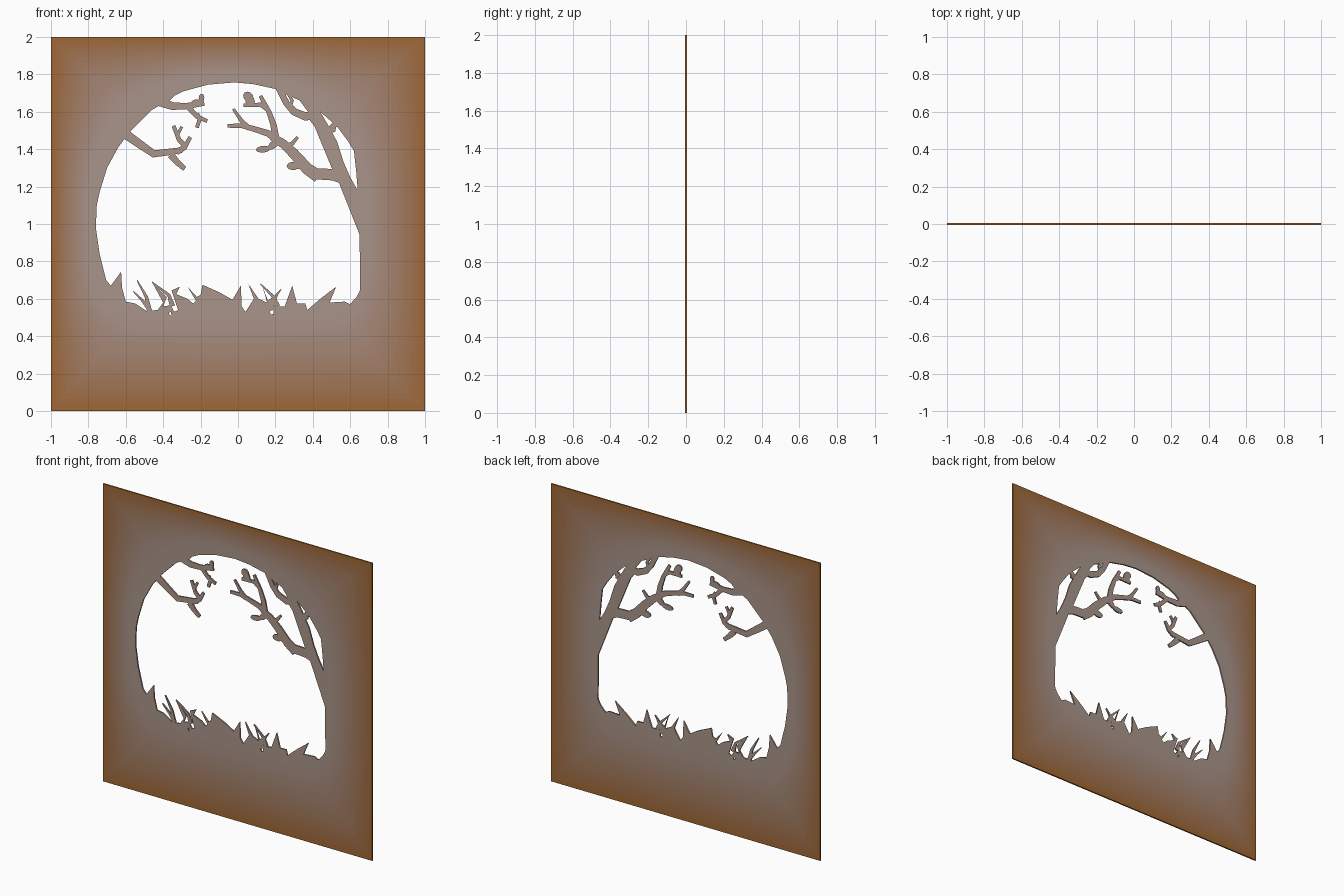
import bpy, bmesh, math
from mathutils import Vector

T = 0.01            # panel thickness
STEPS = 16          # colour bands from rim to opening
CX, CZ = -0.055, 1.12


def lin(c):
    return tuple((v / 255) ** 2.2 for v in c) + (1,)


def mat(name, t):
    m = bpy.data.materials.new(name)
    a, b = lin((157, 101, 47)), lin((168, 148, 138))
    m.diffuse_color = [p + (q - p) * t for p, q in zip(a, b)]
    return m


bands = [mat(f"wood_band_{i}", (i + 0.5) / STEPS) for i in range(STEPS)]
grey = mat("wood_centre", 1.0)


def finish(name, bm, mats):
    me = bpy.data.meshes.new(name)
    bm.to_mesh(me)
    bm.free()
    for m in mats:
        me.materials.append(m)
    ob = bpy.data.objects.new(name, me)
    bpy.context.collection.objects.link(ob)
    so = ob.modifiers.new("thickness", 'SOLIDIFY')
    so.thickness, so.offset = T, 0
    return ob


# smooth dome that separates the graded panel from the cut-out border
def dome(d):
    n, rz = (2.2, 0.69) if d.y > 0 else (5, 0.63)
    k = (abs(d.x / 0.75) ** n + abs(d.y / rz) ** n) ** (-1 / n)
    return Vector((CX, CZ)) + d * k


N = 24
corners = [Vector(c) for c in ((-1, 0), (1, 0), (1, 2), (-1, 2))]
square = [corners[s].lerp(corners[(s + 1) % 4], i / N) for s in range(4) for i in range(N)]
inner = [dome(p - Vector((CX, CZ))) for p in square]

# graded panel: concentric bands
bm = bmesh.new()
rings = []
for k in range(STEPS + 1):
    pts = [a.lerp(b, k / STEPS) for a, b in zip(square, inner)]
    rings.append([bm.verts.new((p.x, 0, p.y)) for p in pts])
for k in range(STEPS):
    for i in range(4 * N):
        j = (i + 1) % (4 * N)
        f = bm.faces.new((rings[k][i], rings[k][j], rings[k + 1][j], rings[k + 1][i]))
        f.material_index = k
finish("panel", bm, bands)

# outline of the opening: arch, then grass from right to left
arch = [(-.68, .67), (-.705, .70), (-.74, .84), (-.76, .98), (-.755, 1.1), (-.74, 1.17),
        (-.70, 1.3), (-.64, 1.41), (-.58, 1.49), (-.46, 1.61), (-.40, 1.645), (-.37, 1.655),
        (-.34, 1.685), (-.29, 1.71), (-.16, 1.745), (-.02, 1.757), (.08, 1.748), (.21, 1.72),
        (.24, 1.70), (.33, 1.66), (.385, 1.585), (.43, 1.585), (.44, 1.60), (.53, 1.52),
        (.59, 1.44), (.62, 1.39), (.632, 1.28), (.64, 1.18), (.625, 1.02), (.65, .94),
        (.653, .65), (.64, .61), (.60, .57)]
grass = [(.57, .585), (.49, .58), (.525, .665), (.44, .60), (.37, .54), (.36, .575), (.315, .575),
         (.29, .67), (.25, .56), (.19, .56), (.22, .635), (.16, .59), (.125, .68), (.145, .62),
         (.155, .58), (.11, .60), (.055, .68), (.085, .60), (.04, .53), (.02, .56), (.015, .67),
         (-.03, .595), (-.10, .635), (-.19, .675), (-.20, .62), (-.22, .61), (-.27, .665),
         (-.225, .59), (-.24, .575), (-.27, .60), (-.33, .625), (-.31, .665), (-.355, .645),
         (-.32, .54), (-.34, .53), (-.36, .565), (-.40, .56), (-.38, .61), (-.46, .69),
         (-.40, .58), (-.43, .54), (-.49, .535), (-.55, .575), (-.60, .585), (-.62, .66), (-.625, .745)]
pits = [[(-.37, .525), (-.365, .51), (-.355, .51), (-.36, .53)],
        [(.17, .535), (.175, .515), (.19, .52), (.19, .54)]]

cu = bpy.data.curves.new("cutout_border", 'CURVE')
cu.dimensions, cu.fill_mode, cu.extrude = '2D', 'BOTH', T / 2
for loop in [[tuple(p) for p in inner], arch + grass] + pits:
    s = cu.splines.new('POLY')
    s.points.add(len(loop) - 1)
    for q, p in zip(s.points, loop):
        q.co = (p[0], p[1], 0, 1)
    s.use_cyclic_u = True
cu.materials.append(grey)
border = bpy.data.objects.new("cutout_border", cu)
border.rotation_euler.x = math.pi / 2
bpy.context.collection.objects.link(border)
bpy.context.view_layer.objects.active = border
border.select_set(True)
bpy.ops.object.convert(target='MESH')


# flat tapered strips for branches and blades: (start width, end width, path)
def strips(name, items):
    bm = bmesh.new()
    for w0, w1, path in items:
        P = [Vector(p) for p in path]
        prev = None
        for i, p in enumerate(P):
            d = (P[min(i + 1, len(P) - 1)] - P[max(i - 1, 0)]).normalized()
            h = Vector((-d.y, d.x)) * (w0 + (w1 - w0) * i / (len(P) - 1)) / 2
            cur = [bm.verts.new((v.x, 0, v.y)) for v in (p + h, p - h)]
            if prev:
                bm.faces.new((prev[0], prev[1], cur[1], cur[0]))
            prev = cur
    return finish(name, bm, [grey])


# right-hand tree
bm = bmesh.new()
trunk = [(.655, .93), (.54, 1.22), (.50, 1.235), (.505, 1.29), (.41, 1.52), (.38, 1.56), (.39, 1.60),
         (.44, 1.60), (.475, 1.54), (.53, 1.44), (.565, 1.33), (.60, 1.25), (.645, 1.17)]
bm.faces.new([bm.verts.new((x, 0, z)) for x, z in trunk])
finish("tree_trunk", bm, [grey])

strips("right_branches", [
    (.06, .06, [(.54, 1.26), (.47, 1.266), (.40, 1.268)]),
    (.07, .04, [(.43, 1.255), (.37, 1.295), (.30, 1.375), (.24, 1.43), (.185, 1.465)]),
    (.04, .02, [(.22, 1.44), (.16, 1.485), (.08, 1.51), (.02, 1.525), (-.055, 1.525)]),
    (.03, .015, [(.06, 1.51), (.02, 1.55), (-.025, 1.615)]),
    (.04, .02, [(.205, 1.44), (.19, 1.53), (.165, 1.60), (.12, 1.685)]),
    (.025, .02, [(.16, 1.61), (.12, 1.638), (.03, 1.635)]),
    (.03, .015, [(.25, 1.41), (.29, 1.43), (.32, 1.465)]),
    (.05, .03, [(.42, 1.585), (.36, 1.575), (.30, 1.60), (.26, 1.645), (.215, 1.73)]),
    (.02, .015, [(.275, 1.62), (.29, 1.66), (.265, 1.70)]),
    (.02, .015, [(.48, 1.50), (.505, 1.53), (.53, 1.525)]),
    (.03, .02, [(.48, 1.50), (.51, 1.50), (.52, 1.55)])])


# leaves as flat ovals: centre, radii, tilt
def leaves(name, items):
    bm = bmesh.new()
    for x, z, a, b, r in items:
        vs = []
        for i in range(10):
            u, v = a * math.cos(i * math.pi / 5), b * math.sin(i * math.pi / 5)
            vs.append(bm.verts.new((x + u * math.cos(r) - v * math.sin(r), 0,
                                    z + u * math.sin(r) + v * math.cos(r))))
        bm.faces.new(vs)
    finish(name, bm, [grey])


leaves("leaves", [(.135, 1.40, .04, .018, .1), (.19, 1.425, .035, .02, .7), (.295, 1.31, .035, .022, 0),
                  (.34, 1.31, .04, .02, -.3), (.055, 1.68, .03, .025, -.8), (.065, 1.655, .025, .03, 0),
                  (-.195, 1.675, .015, .022, 0), (-.22, 1.65, .03, .016, 0)])

# left-hand branches
strips("left_branches", [
    (.05, .03, [(-.60, 1.48), (-.53, 1.43), (-.45, 1.375), (-.37, 1.385), (-.30, 1.395)]),
    (.04, .025, [(-.36, 1.37), (-.325, 1.33), (-.285, 1.295)]),
    (.035, .02, [(-.33, 1.385), (-.285, 1.41), (-.255, 1.465)]),
    (.03, .02, [(-.275, 1.41), (-.315, 1.45), (-.345, 1.525)]),
    (.02, .015, [(-.325, 1.475), (-.30, 1.52)])])
strips("upper_left_branches", [
    (.05, .025, [(-.42, 1.655), (-.35, 1.63), (-.28, 1.63), (-.18, 1.645)]),
    (.03, .02, [(-.27, 1.63), (-.22, 1.575), (-.165, 1.55)]),
    (.025, .02, [(-.22, 1.59), (-.205, 1.56), (-.22, 1.515)])])

# thin loose grass blades
strips("grass_blades", [
    (.03, .005, [(-.47, .52), (-.49, .61), (-.54, .70)]),
    (.025, .005, [(-.47, .54), (-.51, .59), (-.56, .64)]),
    (.03, .005, [(-.35, .56), (-.37, .62), (-.46, .69)]),
    (.03, .005, [(.21, .56), (.19, .61), (.12, .68)]),
    (.03, .005, [(.17, .55), (.19, .60), (.23, .65)])])
